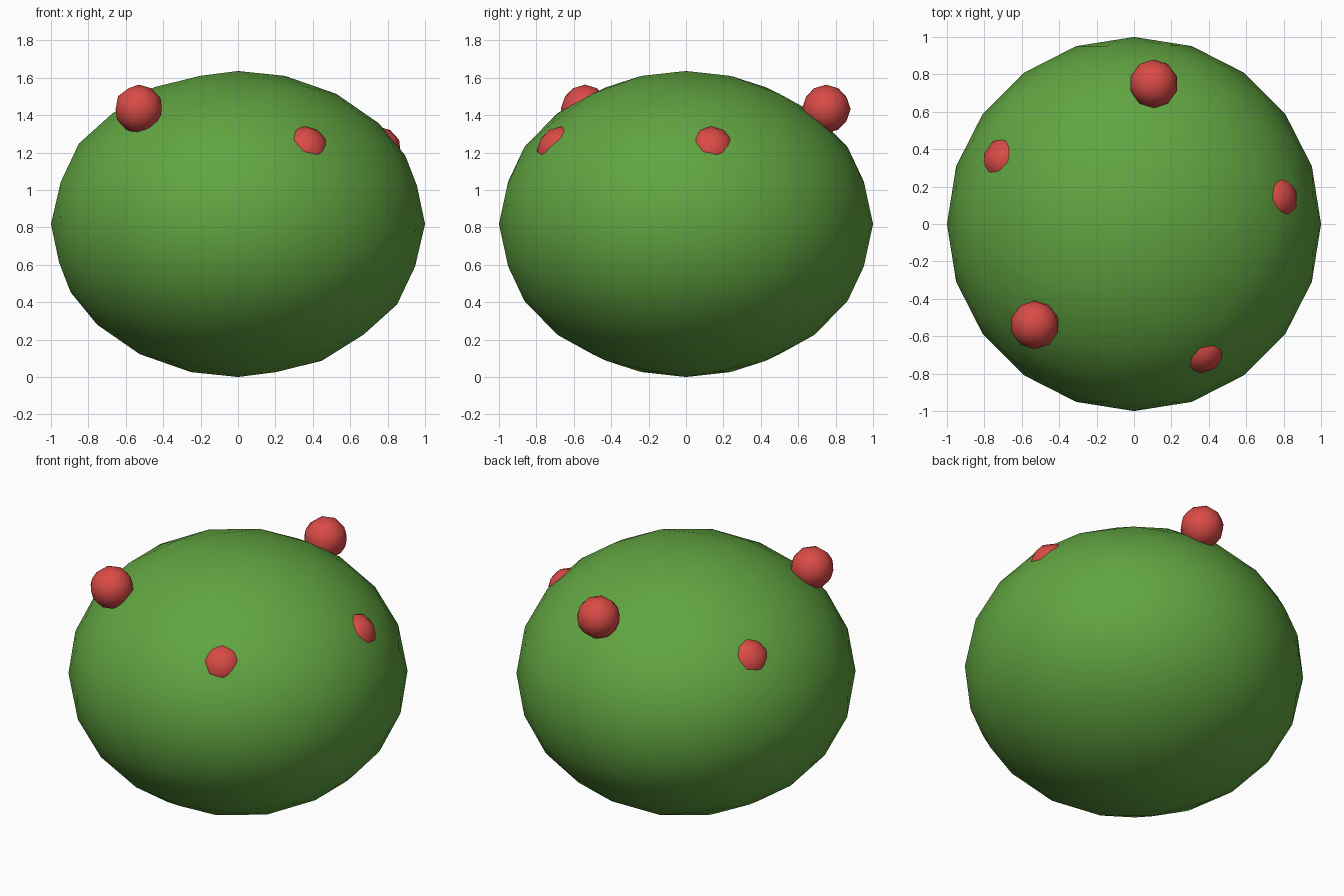
import bpy
import math

if "Cube" in bpy.data.objects:
    bpy.data.objects.remove(bpy.data.objects["Cube"])


def material(name, color):
    m = bpy.data.materials.new(name)
    m.diffuse_color = (*color, 1)
    m.use_nodes = True
    m.node_tree.nodes["Principled BSDF"].inputs["Base Color"].default_value = m.diffuse_color
    return m


leaf_green = material("leaf green", (0.12, 0.375, 0.053))
berry_red = material("berry red", (0.70, 0.07, 0.062))


def ball(name, subdivisions, scale, location, mat):
    """Smooth low-poly ball stretched by scale."""
    bpy.ops.mesh.primitive_ico_sphere_add(
        subdivisions=subdivisions, radius=1, location=location)
    ob = bpy.context.object
    ob.name = name
    ob.scale = scale
    ob.data.materials.append(mat)
    bpy.ops.object.transform_apply(location=False, rotation=False, scale=True)
    bpy.ops.object.shade_smooth()
    return ob


# Squashed round foliage
MID = 0.818
ball("bush_foliage", 3, (1, 1, MID), (0, 0, MID), leaf_green)

# Berries on a ring: compass angle and height; the low ones are mostly sunken
RING, SIZE = 0.757, 0.13
berries = [(225.5, 1.433), (82, 1.433),
           (-61.9, 1.21), (10.2, 1.21), (153.6, 1.21)]
for i, (angle, z) in enumerate(berries):
    a = math.radians(angle)
    ball(f"berry_{i + 1}", 2, (SIZE,) * 3,
         (RING * math.cos(a), RING * math.sin(a), z), berry_red)
